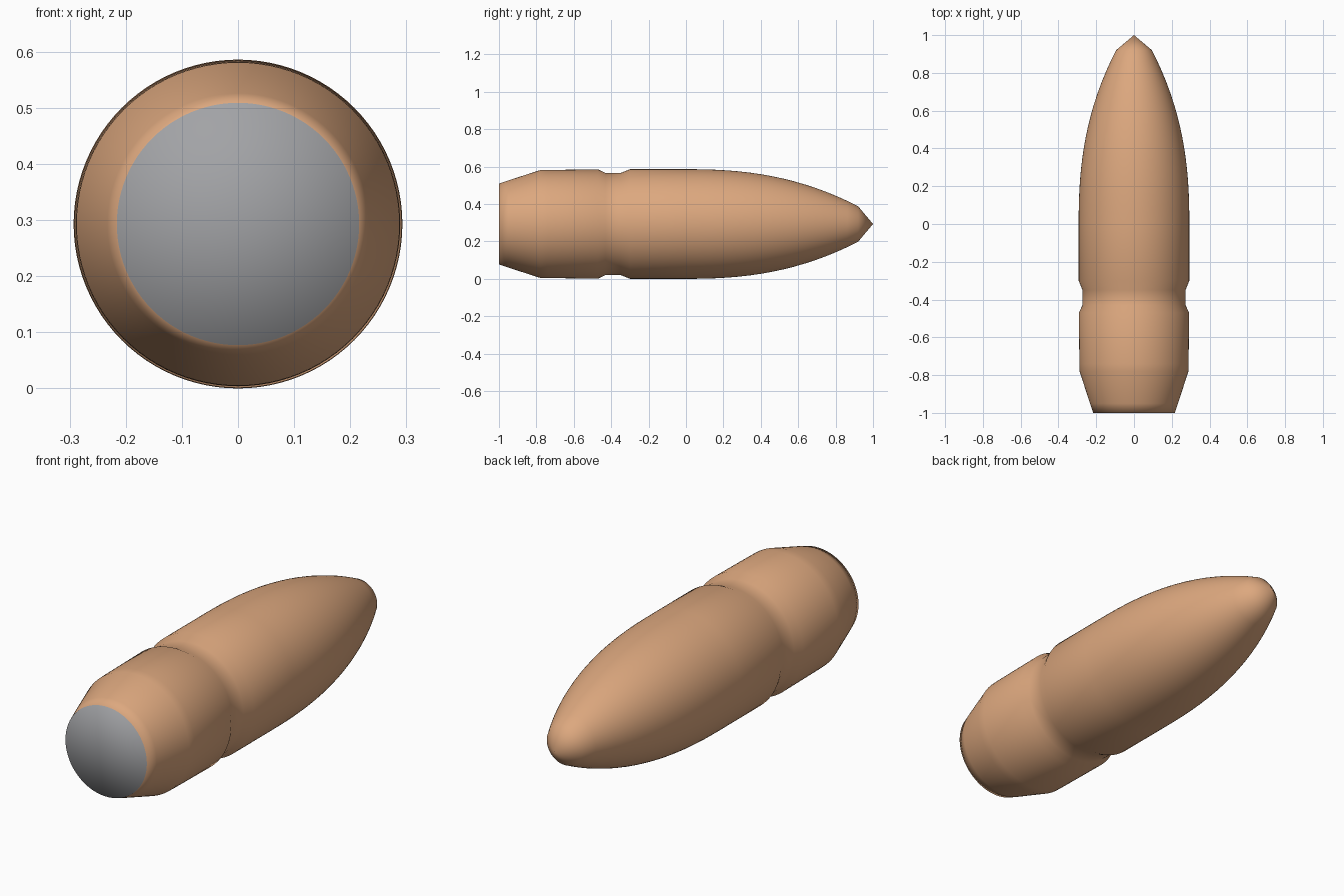
import bpy
import bmesh
from math import cos, sin, tau

SEGMENTS = 96
RADIUS = 0.293

if "Cube" in bpy.data.objects:
    bpy.data.objects.remove(bpy.data.objects["Cube"])


def make_material(name, rgb):
    mat = bpy.data.materials.new(name)
    mat.use_nodes = True
    colour = (*rgb, 1.0)
    mat.diffuse_color = colour
    mat.node_tree.nodes["Principled BSDF"].inputs["Base Color"].default_value = colour
    return mat


copper = make_material("copper", (0.72, 0.39, 0.21))
lead = make_material("lead grey", (0.36, 0.365, 0.38))

# Profile from base to nose: (position along y, radius)
profile = [(-1.0, 0.216), (-0.95, 0.233), (-0.78, 0.288), (-0.74, 0.289),
           (-0.47, RADIUS - 0.001), (-0.43, 0.273), (-0.35, 0.273), (-0.30, RADIUS)]

# Curved nose, ending where the short cone begins
NOSE_STEPS = 16
NOSE_END = 0.92
for i in range(NOSE_STEPS + 1):
    t = i / NOSE_STEPS
    profile.append((t * NOSE_END, RADIUS * (1 - 0.676 * t ** 2.4)))

# Revolve the profile around the long axis
bm = bmesh.new()
rings = [[bm.verts.new((r * cos(tau * k / SEGMENTS), y, RADIUS + r * sin(tau * k / SEGMENTS)))
          for k in range(SEGMENTS)] for y, r in profile]
base_centre = bm.verts.new((0, -1, RADIUS))
tip = bm.verts.new((0, 1, RADIUS))

for k in range(SEGMENTS):
    n = (k + 1) % SEGMENTS
    for a, b in zip(rings, rings[1:]):
        bm.faces.new((a[k], b[k], b[n], a[n]))
    bm.faces.new((rings[-1][k], tip, rings[-1][n]))
    # Exposed core at the flat base
    bm.faces.new((base_centre, rings[0][k], rings[0][n])).material_index = 1

bmesh.ops.recalc_face_normals(bm, faces=bm.faces)
for face in bm.faces:
    face.smooth = True

mesh = bpy.data.meshes.new("jacketed_slug")
bm.to_mesh(mesh)
bm.free()
mesh.materials.append(copper)
mesh.materials.append(lead)
slug = bpy.data.objects.new("jacketed_slug", mesh)
bpy.context.collection.objects.link(slug)
